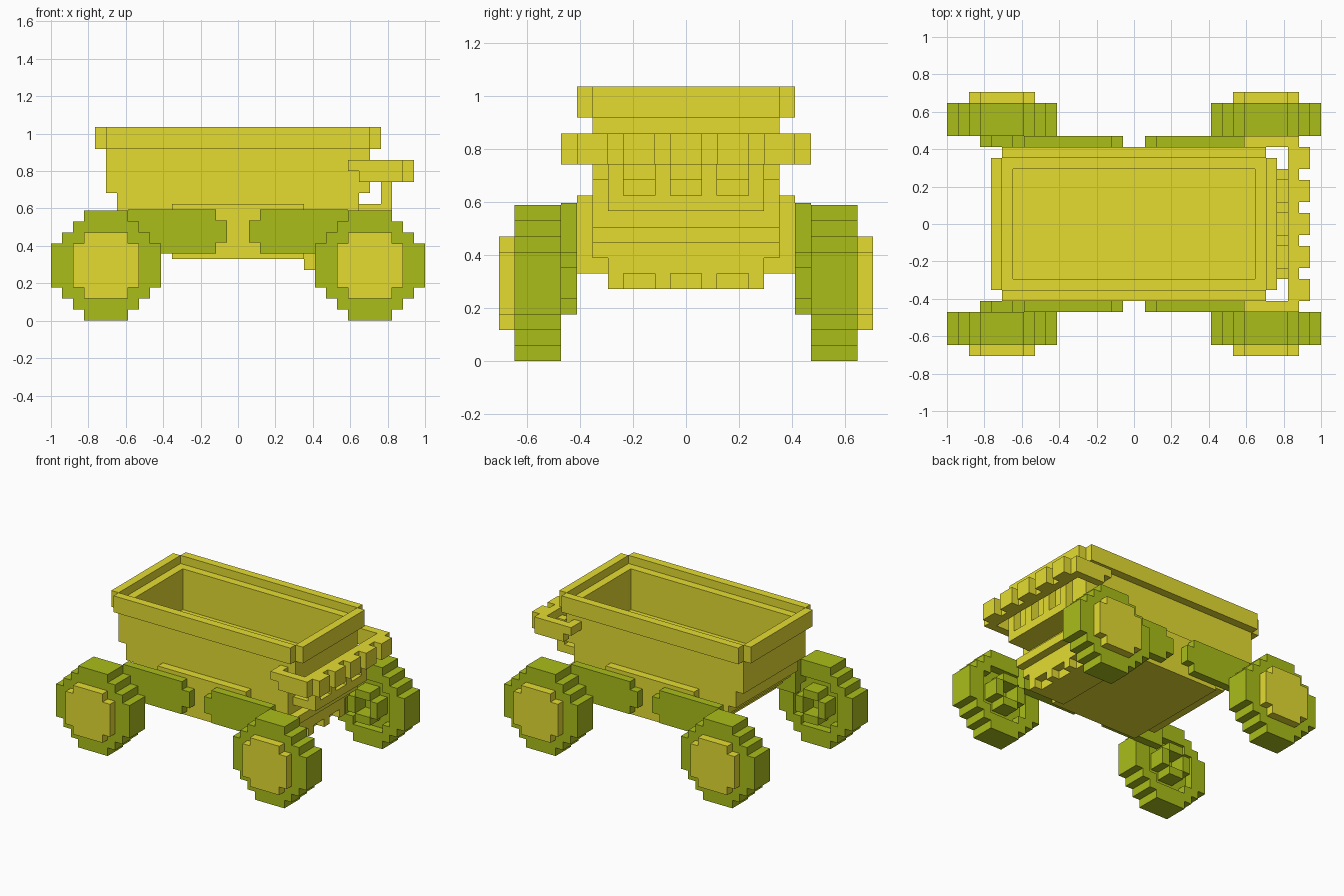
import bpy, bmesh
from itertools import product

if "Cube" in bpy.data.objects:
    bpy.data.objects.remove(bpy.data.objects["Cube"])

V = 1 / 17          # block size
Z0 = 0.271          # height of the body's block grid


def material(name, col):
    m = bpy.data.materials.new(name)
    m.diffuse_color = (*col, 1)
    m.use_nodes = True
    m.node_tree.nodes["Principled BSDF"].inputs["Base Color"].default_value = m.diffuse_color
    return m


YELLOW = material("yellow", (0.78, 0.72, 0.031))
GREEN = material("olive green", (0.40, 0.51, 0.010))


def cells(boxes):
    """Unit cells filled by boxes (x0, x1, y0, y1, z0, z1)."""
    return {c for x0, x1, y0, y1, a, b in boxes
            for c in product(range(x0, x1), range(y0, y1), range(a, b))}


def blocks(name, mat, boxes, z0, solid=()):
    """Skin the cells of the boxes, leaving out faces buried against solid."""
    own = cells(boxes)
    solid = own | set(solid)
    bm = bmesh.new()
    verts = {}

    def vert(p):
        if p not in verts:
            verts[p] = bm.verts.new((p[0] * V, p[1] * V, p[2] * V + z0))
        return verts[p]

    for c in own:
        for ax, s in product(range(3), (0, 1)):
            n = list(c)
            n[ax] += 1 if s else -1
            if tuple(n) in solid:
                continue
            u, w = (ax + 1) % 3, (ax + 2) % 3
            quad = []
            for du, dw in ((0, 0), (1, 0), (1, 1), (0, 1)):
                p = list(c)
                p[ax] += s
                p[u] += du
                p[w] += dw
                quad.append(vert(tuple(p)))
            bm.faces.new(quad if s else quad[::-1])
    bmesh.ops.dissolve_limit(bm, angle_limit=0.01, verts=bm.verts, edges=bm.edges)
    me = bpy.data.meshes.new(name)
    bm.to_mesh(me)
    bm.free()
    me.materials.append(mat)
    bpy.context.collection.objects.link(bpy.data.objects.new(name, me))


def group(parts, z0):
    """Build parts (name, material, boxes) that share one block grid."""
    solid = set().union(*(cells(p[2]) for p in parts))
    for name, mat, boxes in parts:
        blocks(name, mat, boxes, z0, solid)


def ring_rows(outer, inner=()):
    """Row spans (x0, x1, z0, z1) of a stepped ring; half-widths listed from the top row down."""
    n, m = len(outer), len(inner)
    rows = []
    for i, w in enumerate(outer):
        z = n // 2 - i
        j = i - (n - m) // 2
        h = inner[j] if 0 <= j < m else 0
        rows += [(-w, -h, z - 1, z), (h, w, z - 1, z)]
    return rows


# wheels (recessed inside) with hubs, axle rings and the arms beside the body
TYRE = [2, 3, 4, 5, 5, 5, 5, 4, 3, 2]
HUB = [2, 3, 3, 3, 3, 2]
AXLE = [1, 2, 2, 1]
ARM = [(-10, -2, 0, 4), (-2, -1, 1, 3)]
for sx, side in ((-1, "left"), (1, "right")):
    for sy, end in ((-1, "front"), (1, "back")):
        tag = f"{end}_{side}"

        def disc(rows, y0, y1):
            ya, yb = sorted((y0 * sy, y1 * sy))
            return [(12 * sx + a, 12 * sx + b, ya, yb, 5 + c, 5 + d) for a, b, c, d in rows]

        group([("tyre_" + tag, GREEN, disc(ring_rows(TYRE, HUB), 8, 9)
                + disc(ring_rows(TYRE), 9, 11)),
               ("hub_" + tag, YELLOW, disc(ring_rows(HUB), 11, 12)),
               ("axle_" + tag, GREEN, disc(ring_rows(AXLE, [1, 1]), 7, 9))], 0)
        ya, yb = sorted((7 * sy, 8 * sy))
        blocks("arm_" + tag, GREEN,
               [(*sorted((-a * sx, -b * sx)), ya, yb, c, d) for a, b, c, d in ARM], 0.36)

# open cargo tub, its underside stepping in towards the left end, and its rim
tub = [(-11, 11, -6, 6, 5, 7), (-10, 11, -6, 6, 4, 5),
       (-9, 11, -6, 6, 3, 4), (-8, 11, -6, 6, 2, 3)]
rim = []
for s in (-1, 1):
    tub.append((-12, 12, *sorted((5 * s, 6 * s)), 7, 12))
    tub.append((*sorted((11 * s, 12 * s)), -5, 5, 7, 12))
    rim.append((-12, 12, *sorted((6 * s, 7 * s)), 11, 13))
    rim.append((*sorted((12 * s, 13 * s)), -6, 6, 11, 13))

# toothed bumper wrapping the right end
bumper = [(14, 15, -7, 7, 8, 10)]
bumper += [(15, 16, c - 1, c + 1, 8, 10) for c in (-6, -3, 0, 3, 6)]
for s in (-1, 1):
    ya, yb = sorted((7 * s, 8 * s))
    bumper += [(10, 15, ya, yb, 9, 10), (11, 15, ya, yb, 8, 9),
               (10, 11, *sorted((6 * s, 7 * s)), 9, 10)]

# grille slats standing on a ledge, with a cross bar below
SLATS = (-5, -2, 1, 4)
grille = [(11, 14, -5, 5, 5, 6), (11, 12, -6, 6, 3, 4)]
grille += [(13, 14, c, c + 1, 6, 9) for c in SLATS]

# lower skid guard with notches
skid = [(6, 11, -5, 5, 1, 2), (6, 10, -5, 5, 0, 1)]
skid += [(10, 11, c, c + 1, 0, 1) for c in SLATS]

group([("tub", YELLOW, tub), ("rim", YELLOW, rim),
       ("belly_plate", YELLOW, [(-6, 6, -7, 7, 1, 6)]),
       ("bumper", YELLOW, bumper), ("grille", YELLOW, grille),
       ("skid_guard", YELLOW, skid)], Z0)
